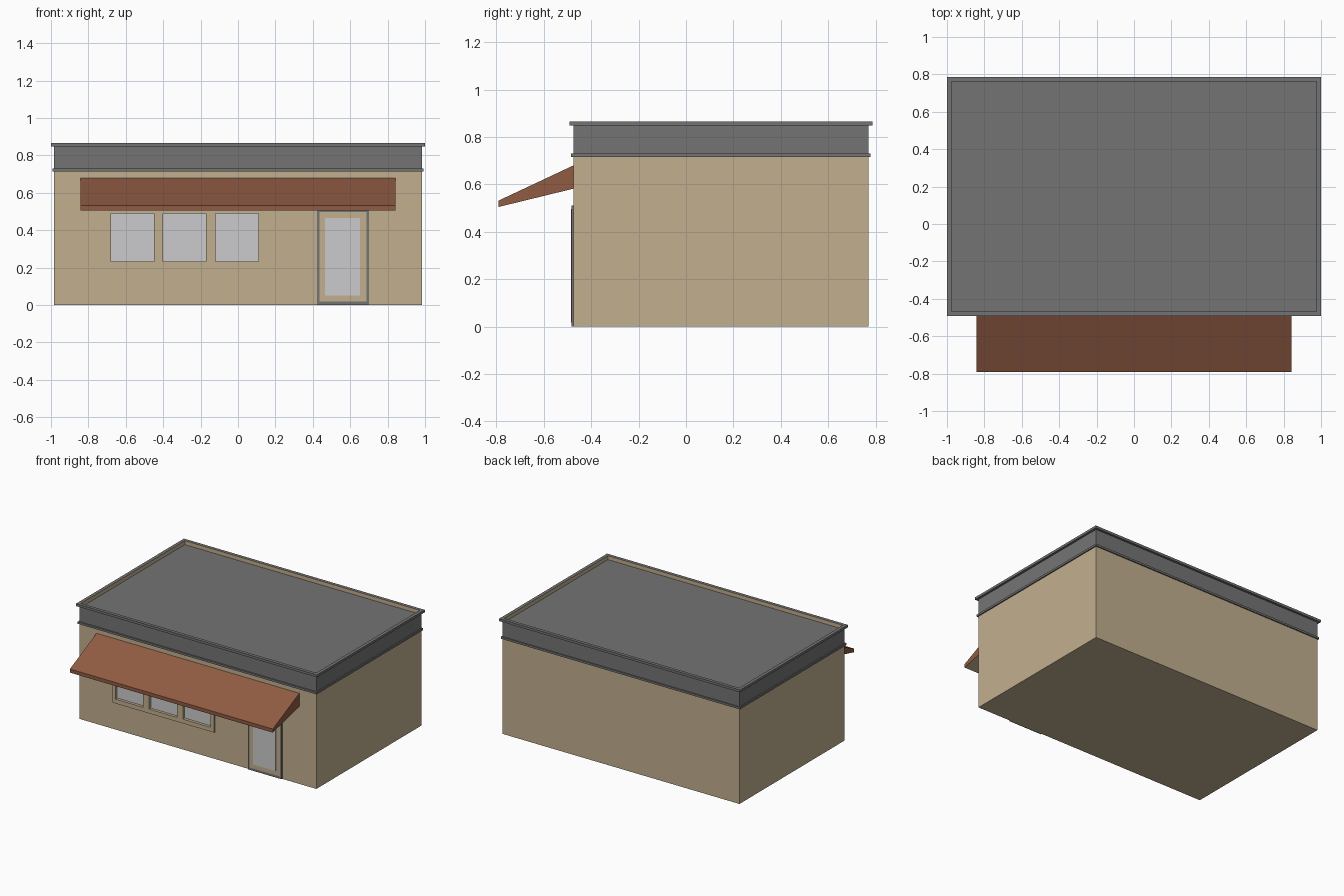
import bpy, bmesh

if "Cube" in bpy.data.objects:
    bpy.data.objects.remove(bpy.data.objects["Cube"])


def material(name, rgb):
    m = bpy.data.materials.new(name)
    m.diffuse_color = (*rgb, 1)
    m.use_nodes = True
    m.node_tree.nodes["Principled BSDF"].inputs["Base Color"].default_value = m.diffuse_color
    return m


BEIGE = material("beige_wall", (0.54, 0.43, 0.275))
GREY = material("dark_grey", (0.175, 0.175, 0.175))
RUST = material("rust_awning", (0.28, 0.105, 0.055))
GLASS = material("pale_glass", (0.60, 0.60, 0.61))


def finish(name, bm, mats):
    bmesh.ops.recalc_face_normals(bm, faces=bm.faces[:])
    me = bpy.data.meshes.new(name)
    bm.to_mesh(me)
    bm.free()
    for m in mats:
        me.materials.append(m)
    ob = bpy.data.objects.new(name, me)
    bpy.context.collection.objects.link(ob)
    return ob


def add_box(bm, x, y, z):
    vs = bmesh.ops.create_cube(bm, size=1)["verts"]
    for v in vs:
        for i, (a, b) in enumerate((x, y, z)):
            v.co[i] = a if v.co[i] < 0 else b


def box(name, x, y, z, mat):
    bm = bmesh.new()
    add_box(bm, x, y, z)
    return finish(name, bm, [mat])


def ring(name, outer, inner, z0, z1, mats):
    """Rectangular frame; rectangles are (x half width, y min, y max)."""
    bm = bmesh.new()
    loops = []
    for (w, a, b), z in ((outer, z0), (outer, z1), (inner, z1), (inner, z0)):
        loops.append([bm.verts.new(p) for p in
                      ((-w, a, z), (w, a, z), (w, b, z), (-w, b, z))])
    for k in range(4):
        for i in range(4):
            j = (i + 1) % 4
            f = bm.faces.new((loops[k][i], loops[k][j],
                              loops[(k + 1) % 4][j], loops[(k + 1) % 4][i]))
            f.material_index = 1 if k == 2 and len(mats) > 1 else 0
    return finish(name, bm, mats)


def cut(ob, cutter):
    mod = ob.modifiers.new("openings", "BOOLEAN")
    mod.operation = "DIFFERENCE"
    mod.solver = "EXACT"
    mod.object = cutter


YF, YB, W = -0.475, 0.77, 0.983

# main body and roof deck
walls = box("walls", (-W, W), (YF, YB), (0, 0.72), BEIGE)
box("roof_deck", (-0.975, 0.975), (YF + 0.008, YB - 0.008), (0.80, 0.837), GREY)

# parapet with beige inner side, plus two trim bands
inner = (0.975, YF + 0.008, YB - 0.008)
ring("parapet", (W, YF, YB), inner, 0.72, 0.85, [GREY, BEIGE])
ring("lower_trim", (0.992, -0.485, 0.779), (W - 0.005, YF + 0.005, YB - 0.005),
     0.715, 0.73, [GREY])
ring("coping", (1.0, -0.492, 0.787), inner, 0.848, 0.866, [GREY, BEIGE])

# window openings, frame and panes
panes = [(-0.68, -0.45), (-0.40, -0.17), (-0.12, 0.11)]
bm = bmesh.new()
for p in panes:
    add_box(bm, p, (-0.5, -0.46), (0.232, 0.488))
cutter = finish("window_cutter", bm, [BEIGE])
cutter.hide_render = True
cutter.display_type = "WIRE"
frame = box("window_frame", (-0.705, 0.14), (-0.483, YF), (0.20, 0.51), BEIGE)
for ob in (walls, frame):
    cut(ob, cutter)
for i, (a, b) in enumerate(panes):
    box(f"window_pane_{i + 1}", (a, b), (-0.462, -0.459), (0.232, 0.488), GLASS)

# door: grey surround, beige leaf, glass panel
box("door_surround", (0.422, 0.70), (-0.483, YF), (0, 0.51), GREY)
box("door_leaf", (0.436, 0.686), (-0.4845, -0.48), (0.018, 0.496), BEIGE)
box("door_glass", (0.465, 0.653), (-0.486, -0.482), (0.05, 0.465), GLASS)

# awning wedge with beige underside
profile = [(YF, 0.68), (-0.79, 0.532), (-0.79, 0.505), (YF, 0.582)]
bm = bmesh.new()
left = [bm.verts.new((-0.842, y, z)) for y, z in profile]
right = [bm.verts.new((0.842, y, z)) for y, z in profile]
bm.faces.new(left)
bm.faces.new(right)
for i in range(4):
    j = (i + 1) % 4
    f = bm.faces.new((left[i], left[j], right[j], right[i]))
    f.material_index = 1 if i == 2 else 0
finish("awning", bm, [RUST, BEIGE])
